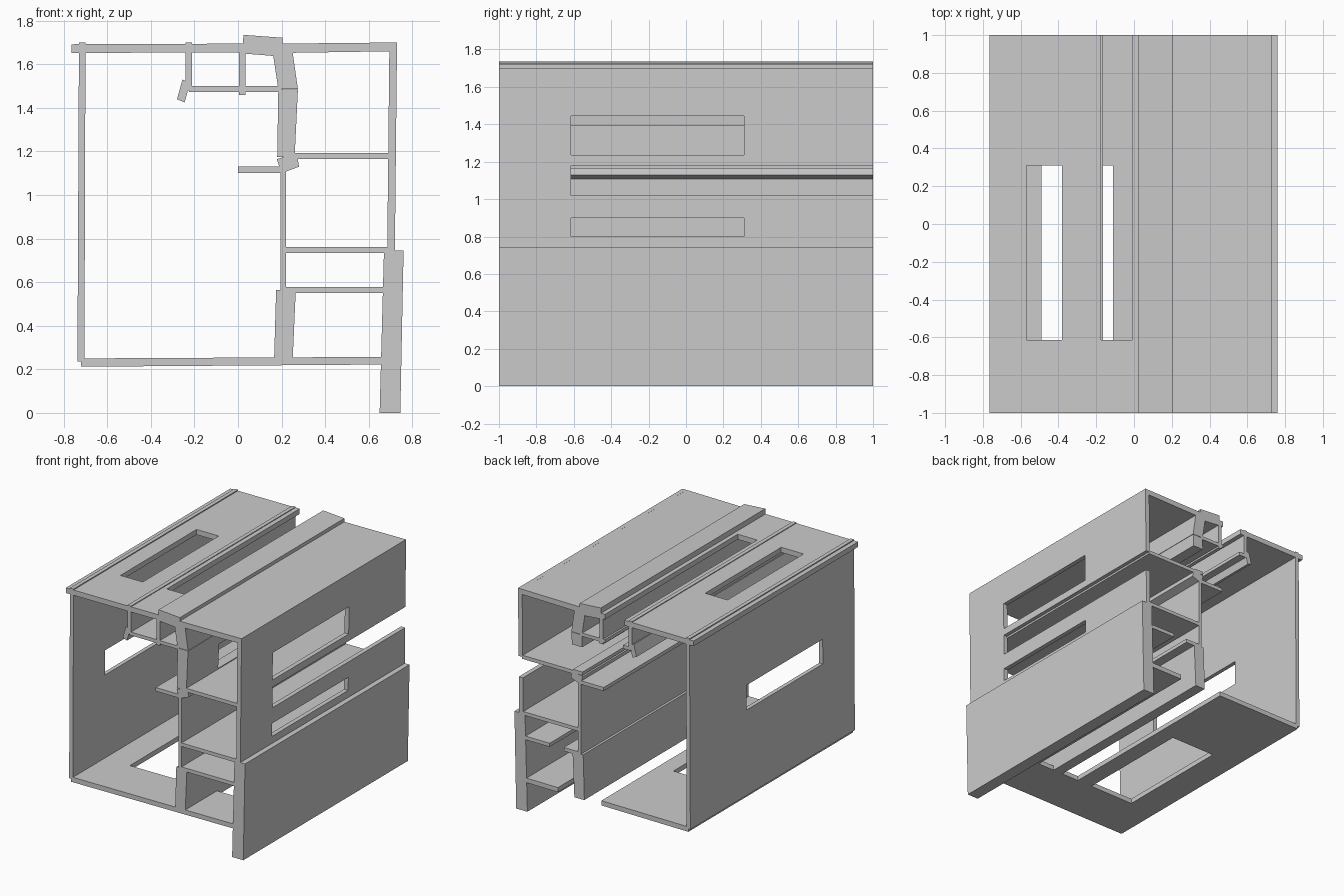
import bpy, bmesh

if "Cube" in bpy.data.objects:
    bpy.data.objects.remove(bpy.data.objects["Cube"])

Y = [-1.0, -0.615, 0.31, 1.0]  # front, opening start, window end, back


def panel(name, a, b, c, d, openings=()):
    """Long panel along y. Section side a->b faces side d->c.
    openings: (from, to, open_to_back), measured in x or z along the panel."""
    axis = 0 if abs(b[0] - a[0]) > abs(b[1] - a[1]) else 1
    param = lambda v: (v - a[axis]) / (b[axis] - a[axis])
    ts = [0.0, 1.0]
    voids = []
    for lo, hi, back in openings:
        t0, t1 = sorted((param(lo), param(hi)))
        ts += [t0, t1]
        voids.append((t0, t1, back))
    ts = sorted(ts)
    ys = Y if openings else [Y[0], Y[-1]]

    def solid(i, j):
        if not (0 <= i < len(ts) - 1 and 0 <= j < len(ys) - 1):
            return False
        mid = (ts[i] + ts[i + 1]) / 2
        for t0, t1, back in voids:
            if t0 < mid < t1 and (j == 1 or (j == 2 and back)):
                return False
        return True

    bm = bmesh.new()
    cache = {}

    def vert(i, j, side):
        if (i, j, side) not in cache:
            p, q = (a, b) if side == 0 else (d, c)
            t = ts[i]
            cache[i, j, side] = bm.verts.new((p[0] + (q[0] - p[0]) * t, ys[j],
                                              p[1] + (q[1] - p[1]) * t))
        return cache[i, j, side]

    for i in range(len(ts) - 1):
        for j in range(len(ys) - 1):
            if not solid(i, j):
                continue
            ring = [(i, j), (i + 1, j), (i + 1, j + 1), (i, j + 1)]
            for side in (0, 1):
                bm.faces.new([vert(*k, side) for k in ring])
            neighbours = [(i, j - 1), (i + 1, j), (i, j + 1), (i - 1, j)]
            for k, n in enumerate(neighbours):
                if not solid(*n):
                    p, q = ring[k], ring[(k + 1) % 4]
                    bm.faces.new([vert(*p, 0), vert(*q, 0), vert(*q, 1), vert(*p, 1)])
    bmesh.ops.recalc_face_normals(bm, faces=bm.faces)
    mesh = bpy.data.meshes.new(name)
    bm.to_mesh(mesh)
    bm.free()
    bpy.context.collection.objects.link(bpy.data.objects.new(name, mesh))


def box(name, x0, x1, z0, z1, openings=()):
    if x1 - x0 > z1 - z0:
        panel(name, (x0, z0), (x1, z0), (x1, z1), (x0, z1), openings)
    else:
        panel(name, (x0, z0), (x0, z1), (x1, z1), (x1, z0), openings)


# Outer shell
panel("left_wall", (-.737, .235), (-.73, 1.70), (-.70, 1.70), (-.705, .235),
      [(.89, 1.08, False)])
panel("floor", (-.72, .212), (.66, .222), (.66, .257), (-.72, .25),
      [(-.49, -.11, False), (.02, .17, True), (.25, .39, True)])
panel("left_roof", (-.765, 1.652), (.03, 1.655), (.03, 1.695), (-.765, 1.692),
      [(-.57, -.38, False), (-.175, -.01, True)])
panel("roof_ridge", (.02, 1.65), (.205, 1.635), (.205, 1.722), (.025, 1.735))
panel("right_roof", (.2, 1.652), (.715, 1.66), (.715, 1.70), (.2, 1.695))
panel("right_wall_upper", (.685, .745), (.695, 1.70), (.73, 1.70), (.72, .745),
      [(.80, .90, False), (1.02, 1.18, True), (1.235, 1.445, False)])
panel("right_wall_lower", (.65, 0), (.67, .745), (.76, .745), (.745, 0))

# Hanging duct below the roof
box("hanger_left", -.24, -.21, 1.48, 1.70)
panel("hanger_hook", (-.28, 1.44), (-.255, 1.53), (-.22, 1.515), (-.245, 1.425))
box("duct_shelf", -.225, .20, 1.474, 1.50, [(-.165, -.01, True)])
box("hanger_right", .005, .035, 1.46, 1.66)

# Central wall
panel("central_wall_top", (.185, 1.487), (.16, 1.65), (.25, 1.66), (.275, 1.487))
panel("central_wall_middle", (.18, 1.175), (.185, 1.484), (.275, 1.484), (.26, 1.175),
      [(1.20, 1.39, True)])
panel("central_joint", (.2, 1.10), (.178, 1.165), (.27, 1.19), (.28, 1.13))
box("central_wall_thin", .195, .22, .55, 1.17)
panel("central_wall_base", (.165, .22), (.175, .565), (.265, .56), (.25, .22))
box("side_ledge", 0, .2, 1.102, 1.13)

# Right-hand storeys
box("upper_storey", .26, .695, 1.165, 1.193)
box("middle_storey", .215, .69, .735, .762)
box("lower_storey", .215, .665, .55, .578, [(.34, .46, True)])
